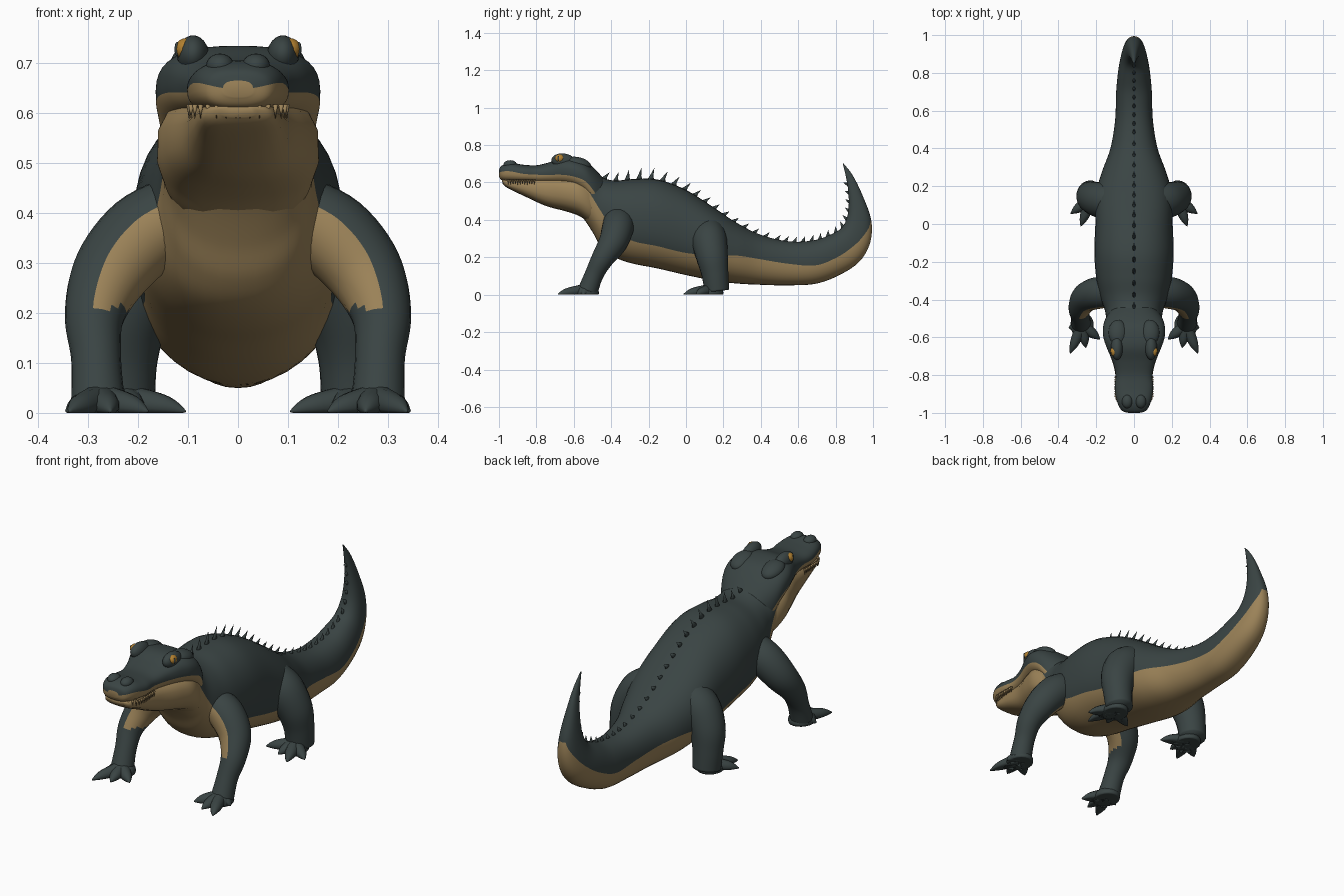
import bpy, bmesh, math
from mathutils import Vector, Matrix

if "Cube" in bpy.data.objects:
    bpy.data.objects.remove(bpy.data.objects["Cube"])


def material(name, rgb):
    m = bpy.data.materials.new(name)
    m.diffuse_color = (*rgb, 1)
    m.use_nodes = True
    m.node_tree.nodes["Principled BSDF"].inputs["Base Color"].default_value = m.diffuse_color
    return m


DARK = material("dark slate hide", (0.042, 0.058, 0.057))
TAN = material("tan belly", (0.33, 0.225, 0.098))
GOLD = material("amber eye", (0.45, 0.22, 0.03))


def finish(bm, name, mirror=False):
    bmesh.ops.recalc_face_normals(bm, faces=bm.faces)
    for f in bm.faces:
        f.smooth = True
    me = bpy.data.meshes.new(name)
    bm.to_mesh(me)
    bm.free()
    ob = bpy.data.objects.new(name, me)
    bpy.context.collection.objects.link(ob)
    for m in (DARK, TAN, GOLD):
        me.materials.append(m)
    if mirror:
        ob.modifiers.new("mirror", "MIRROR")
    return ob


def sample(rows, u):
    """Smooth interpolation through table rows, u in 0..len-1."""
    i = min(int(u), len(rows) - 2)
    t = u - i
    p1, p2 = rows[i], rows[i + 1]
    p0, p3 = rows[max(i - 1, 0)], rows[min(i + 2, len(rows) - 1)]
    return [b + 0.5 * t * (c - a + t * (2 * a - 5 * b + 4 * c - d + t * (3 * (b - c) + d - a)))
            for a, b, c, d in zip(p0, p1, p2, p3)]


def skin(bm, rings, mat_of=lambda i, j: 0):
    n = len(rings[0])
    for i in range(len(rings) - 1):
        for j in range(n):
            k = (j + 1) % n
            f = bm.faces.new((rings[i][j], rings[i][k], rings[i + 1][k], rings[i + 1][j]))
            f.material_index = mat_of(i, j)
    for i, r in ((0, rings[0]), (len(rings) - 2, rings[-1])):
        bm.faces.new(r).material_index = mat_of(i, 0)


def loft(name, rows, power, steps=6, low=8, high=12):
    """Rows: top y z, bottom y z, half width, pale fraction of the height."""
    bm = bmesh.new()
    rings, fr = [], []
    for s in range((len(rows) - 1) * steps + 1):
        ty, tz, by, bz, w, f = sample(rows, s / steps)
        f = min(max(f, 0.03), 0.985)
        v = 2 * f - 1
        edge = math.asin(math.copysign(abs(v) ** (power / 2), v))
        half = [-math.pi / 2 + (edge + math.pi / 2) * k / low for k in range(low)]
        half += [edge + (math.pi / 2 - edge) * k / high for k in range(high + 1)]
        pts = []
        for a in half:
            h = (1 + math.copysign(abs(math.sin(a)) ** (2 / power), math.sin(a))) / 2
            x = max(w, 0.001) * abs(math.cos(a)) ** (2 / power)
            pts.append((x, by + (ty - by) * h, bz + (tz - bz) * h))
        pts += [(-x, y, z) for x, y, z in pts[-2:0:-1]]
        rings.append([bm.verts.new(p) for p in pts])
        fr.append(f)
    n = len(rings[0])
    skin(bm, rings, lambda i, j: int((j < low or j >= n - low or fr[i] > 0.97) and fr[i] > 0.05))
    return finish(bm, name)


def tube(bm, rows, steps=6, n=20):
    """Round limb through rows of x, y, z, radius, kept above the ground."""
    pts = [sample(rows, s / steps) for s in range((len(rows) - 1) * steps + 1)]
    rings, up, side = [], None, None
    for i, (x, y, z, r) in enumerate(pts):
        a, b = Vector(pts[max(i - 1, 0)][:3]), Vector(pts[min(i + 1, len(pts) - 1)][:3])
        t = (b - a).normalized()
        side = (side or t.orthogonal())
        side = (side - t * side.dot(t)).normalized()
        up = t.cross(side)
        ring = []
        for k in range(n):
            c = 2 * math.pi * k / n
            p = Vector((x, y, z)) + (side * math.cos(c) + up * math.sin(c)) * max(r, 0.001)
            p.z = max(p.z, 0)
            ring.append(bm.verts.new(p))
        rings.append(ring)
    skin(bm, rings)


def blob(bm, loc, size, mat=0, tilt=0):
    m = Matrix.Translation(loc) @ Matrix.Rotation(tilt, 4, 'X') @ Matrix.Diagonal((*size, 1))
    for v in bmesh.ops.create_uvsphere(bm, u_segments=20, v_segments=12, radius=1, matrix=m)["verts"]:
        v.co.z = max(v.co.z, 0)
        for f in v.link_faces:
            f.material_index = mat


# Neck, trunk and upturned tail
BODY = [(-.62, .70, -.60, .47, .12, .66), (-.55, .70, -.55, .41, .148, .64),
        (-.50, .665, -.50, .335, .148, .56), (-.45, .628, -.46, .265, .155, .50),
        (-.38, .61, -.40, .21, .178, .36), (-.28, .618, -.30, .17, .20, .27),
        (-.15, .615, -.15, .14, .21, .25), (0, .56, 0, .105, .205, .26),
        (.15, .465, .15, .075, .203, .34), (.27, .385, .27, .06, .172, .46),
        (.40, .32, .40, .053, .125, .51), (.55, .285, .55, .05, .10, .49),
        (.68, .29, .70, .06, .095, .42), (.77, .32, .83, .11, .085, .42),
        (.83, .355, .93, .18, .07, .42), (.86, .41, .985, .28, .055, .28),
        (.87, .48, .99, .40, .04, .03), (.867, .56, .94, .54, .024, 0),
        (.853, .64, .89, .64, .012, 0), (.838, .70, .842, .702, .002, 0)]
loft("body", BODY, 2.25)

# Upper head with pale lip, and pale lower jaw
loft("upper_head", [(-1.0, .665, -1.0, .632, .03, .55), (-.988, .688, -.985, .612, .066, .60),
                    (-.94, .705, -.94, .602, .09, .56), (-.87, .695, -.87, .598, .102, .50),
                    (-.80, .692, -.80, .595, .097, .48), (-.73, .708, -.73, .592, .113, .42),
                    (-.66, .732, -.66, .585, .142, .38), (-.60, .732, -.60, .57, .162, .38),
                    (-.54, .715, -.54, .53, .163, .42), (-.49, .675, -.49, .46, .146, .42),
                    (-.44, .62, -.44, .42, .11, .2)], 2.6)
loft("lower_jaw", [(-.985, .615, -.98, .592, .035, 1), (-.965, .62, -.95, .568, .072, 1),
                   (-.87, .63, -.86, .525, .09, 1), (-.76, .635, -.75, .475, .108, 1),
                   (-.66, .64, -.64, .445, .145, 1), (-.58, .64, -.57, .42, .163, 1),
                   (-.51, .61, -.51, .38, .148, 1), (-.46, .55, -.46, .36, .11, 1)], 2.6)

# Brow ridges, nostril bumps and eyes
bm = bmesh.new()
blob(bm, (.09, -.655, .715), (.032, .065, .04), tilt=-.12)
blob(bm, (.085, -.575, .70), (.05, .07, .035), tilt=-.25)
blob(bm, (.036, -.94, .695), (.028, .036, .024))
finish(bm, "brows_and_nostrils", True)
bm = bmesh.new()
blob(bm, (.104, -.675, .728), (.022, .026, .022), 2)
blob(bm, (.122, -.682, .728), (.005, .006, .014), 0)
finish(bm, "eye", True)

# Teeth along the lip
bm = bmesh.new()
for k in range(16):
    t = k / 15
    x, y = .094 * math.sin(min(t * 3.2, 1.57)), -.978 + .19 * max(0, t - .12)
    m = Matrix.Translation((x + .004, y, .602)) @ Matrix.Rotation(math.pi, 4, 'X')
    for v in bmesh.ops.create_cone(bm, segments=6, radius1=.006, radius2=0, depth=.03,
                                   cap_ends=True, matrix=m)["verts"]:
        for f in v.link_faces:
            f.material_index = 1
finish(bm, "teeth", True)

# Row of spikes along the back and tail
bm = bmesh.new()
last, u = None, 3.2
while u < 17.5:
    ty, tz, by, bz, w, f = sample(BODY, u)
    p = Vector((0, ty, tz))
    gap = .062 if ty < .5 else .046
    if last is None or (p - last).length >= gap:
        last = p
        q = sample(BODY, u + .05)
        along = Vector((0, q[0] - ty, q[1] - tz)).normalized()
        out = Vector((0, -along.z, along.y))
        h = .028 + .032 * math.exp(-((ty + .2) / .25) ** 2)
        if u > 15.5:
            h *= .7
        ring = [bm.verts.new(p - out * .012 + along * .021 * math.cos(a) + Vector((.012 * math.sin(a), 0, 0)))
                for a in [k * math.pi / 5 for k in range(10)]]
        mid = [bm.verts.new(v.co * .45 + .55 * (p + out * h * .62 + along * .006)) for v in ring]
        tip = bm.verts.new(p + out * h + along * .016)
        bm.faces.new(ring)
        for k in range(10):
            j = (k + 1) % 10
            bm.faces.new((ring[k], ring[j], mid[j], mid[k]))
            bm.faces.new((mid[k], mid[j], tip))
    u += .01
finish(bm, "back_spikes")


# Legs with webbed clawed feet; the front pair has a pale inner upper arm
def leg(name, path, palm, toes, pale):
    bm = bmesh.new()
    tube(bm, path)
    if pale:
        bm.normal_update()
        for f in bm.faces:
            c = f.calc_center_median()
            inner = f.normal.dot(Vector((-.5, -.65, -.57))) * (1 if f.normal.dot(c - Vector((.24, -.39, .30))) > -1 else -1)
            if inner > .35 and c.z > .21:
                f.material_index = 1
    x, y = palm
    blob(bm, (x, y, .01), (.062, .07, .045))
    for tx, ty in toes:
        tube(bm, [(x, y, .025, .034), (x + (tx - x) * .55, y + (ty - y) * .55, .014, .027),
                  (x + (tx - x) * .8, y + (ty - y) * .8, .009, .017), (tx, ty, .003, .002)], 4, 12)
    for (ax, ay), (bx, by) in zip(toes, toes[1:]):
        web = [(x, y, .035), (x + (ax - x) * .6, y + (ay - y) * .6, .012), (x + (bx - x) * .6, y + (by - y) * .6, .012)]
        top = [bm.verts.new(p) for p in web]
        low = [bm.verts.new((p[0], p[1], 0)) for p in web]
        skin(bm, [low, top])
    finish(bm, name, True)


leg("front_leg", [(.11, -.36, .40, .08), (.19, -.365, .355, .085), (.255, -.39, .28, .077),
                  (.287, -.445, .195, .060), (.284, -.49, .11, .050), (.28, -.525, .02, .054)],
    (.275, -.535), [(.18, -.61), (.255, -.655), (.338, -.685), (.345, -.55)], True)
leg("back_leg", [(.11, .12, .33, .09), (.17, .125, .285, .095), (.218, .14, .20, .085),
                 (.232, .155, .11, .072), (.232, .165, .02, .066)],
    (.23, .13), [(.105, .075), (.20, .035), (.282, -.012), (.335, .055)], False)
